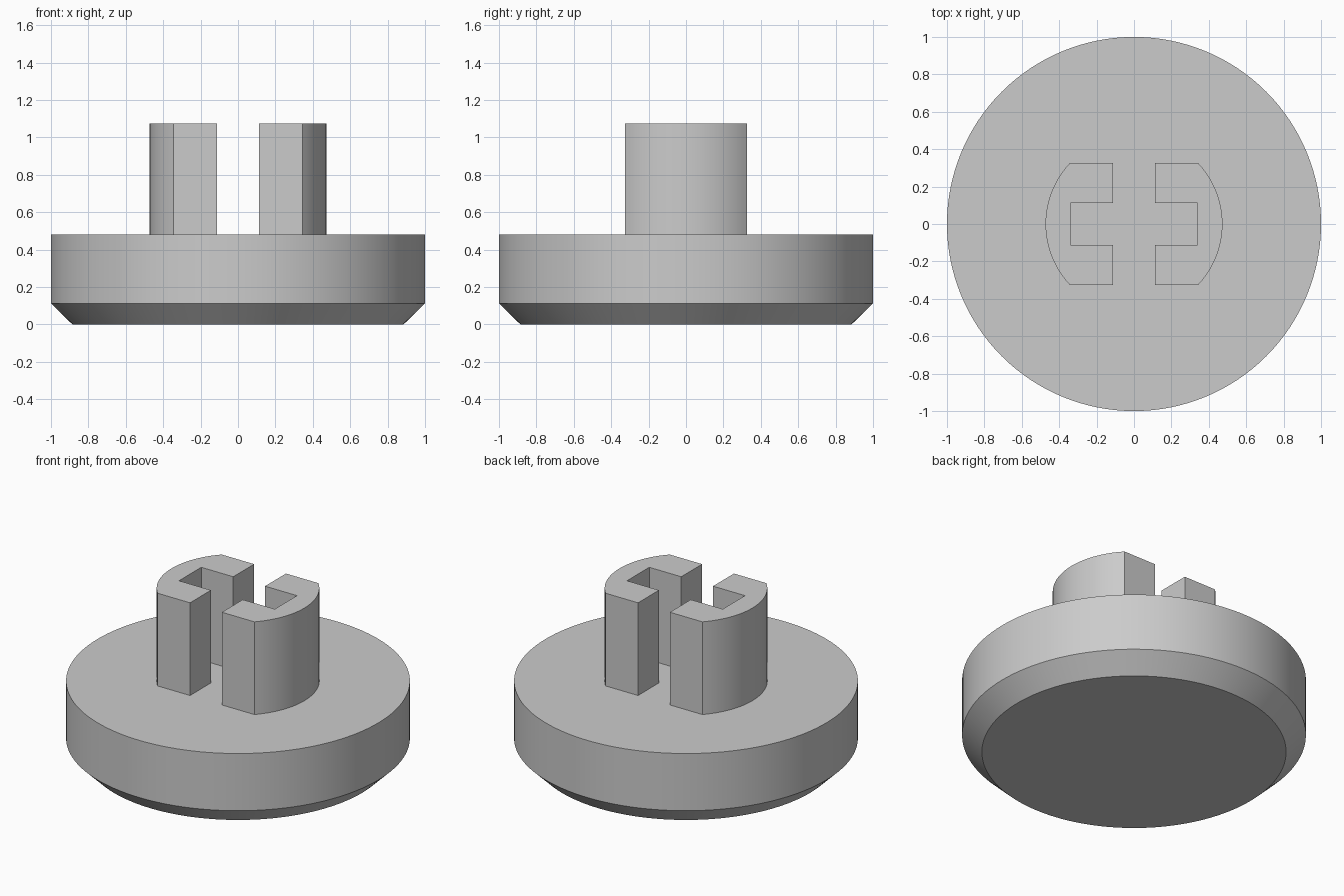
import bpy, bmesh
from math import radians, asin, cos, sin

cube = bpy.data.objects.get("Cube")
if cube:
    bpy.data.objects.remove(cube, do_unlink=True)

grey = bpy.data.materials.new("plain grey")
grey.use_nodes = True
COLOUR = (0.6, 0.6, 0.6, 1)
grey.diffuse_color = COLOUR
grey.node_tree.nodes["Principled BSDF"].inputs["Base Color"].default_value = COLOUR

SEGMENTS = 128
BASE_TOP, CLIP_TOP = 0.48, 1.075


def finish(bm, name):
    bmesh.ops.recalc_face_normals(bm, faces=bm.faces)
    mesh = bpy.data.meshes.new(name)
    bm.to_mesh(mesh)
    bm.free()
    mesh.materials.append(grey)
    obj = bpy.data.objects.new(name, mesh)
    bpy.context.collection.objects.link(obj)
    bpy.ops.object.select_all(action="DESELECT")
    obj.select_set(True)
    bpy.context.view_layer.objects.active = obj
    bpy.ops.object.shade_smooth_by_angle(angle=radians(30))
    return obj


# Round base with a chamfered lower rim
bm = bmesh.new()
rings = []
for radius, z in [(0.885, 0), (1, 0.113), (1, BASE_TOP)]:
    ring = bmesh.ops.create_circle(bm, segments=SEGMENTS, radius=radius)["verts"]
    for v in ring:
        v.co.z = z
    rings.append(ring)
for low, high in zip(rings, rings[1:]):
    for i in range(SEGMENTS):
        j = (i + 1) % SEGMENTS
        bm.faces.new((low[i], low[j], high[j], high[i]))
bm.faces.new(rings[0])
bm.faces.new(rings[-1])
finish(bm, "round_base")

# Pair of C-shaped clips, rounded outside and slotted inside
R, HALF_WIDTH, GAP, SLOT_END = 0.473, 0.325, 0.113, 0.34
STEPS = 24
half_angle = asin(HALF_WIDTH / R)
angles = [half_angle * (2 * i / STEPS - 1) for i in range(STEPS + 1)]
outline = [(R * cos(a), R * sin(a)) for a in angles]
outline += [(GAP, HALF_WIDTH), (GAP, GAP), (SLOT_END, GAP),
            (SLOT_END, -GAP), (GAP, -GAP), (GAP, -HALF_WIDTH)]

for name, side in [("left_clip", 1), ("right_clip", -1)]:
    bm = bmesh.new()
    face = bm.faces.new([bm.verts.new((side * x, y, BASE_TOP)) for x, y in outline])
    top = bmesh.ops.extrude_face_region(bm, geom=[face], use_keep_orig=True)["geom"]
    for v in top:
        if isinstance(v, bmesh.types.BMVert):
            v.co.z = CLIP_TOP
    finish(bm, name)
